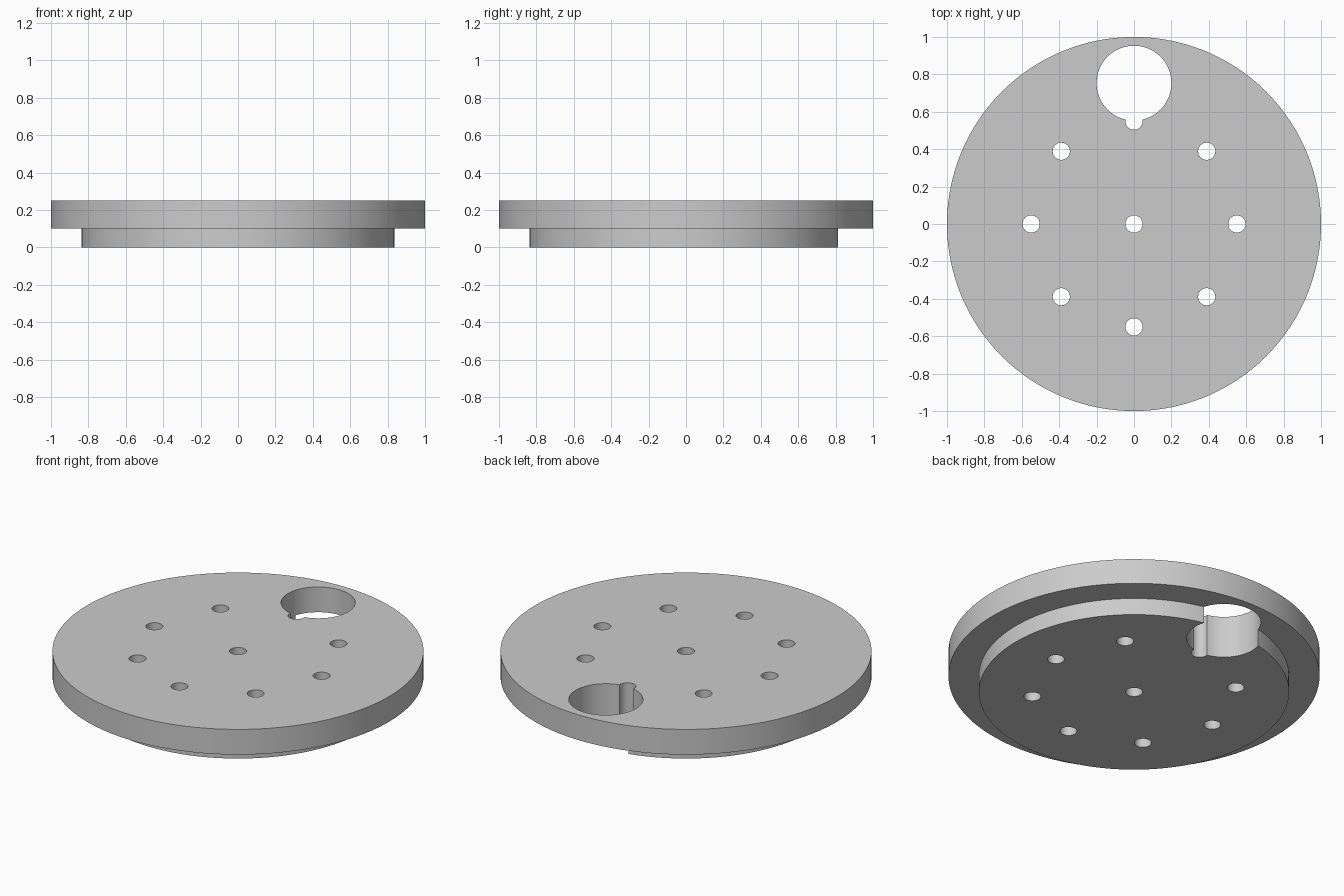
import bpy
import bmesh
import math
from mathutils import Matrix, Vector

cube = bpy.data.objects.get("Cube")
if cube:
    bpy.data.objects.remove(cube, do_unlink=True)

HEIGHT, STEP = 0.25, 0.1
RIM_R, BOSS_R = 1.0, 0.836
RING_R, HOLE_R = 0.55, 0.046
PORT_Y, PORT_R = 0.753, 0.2

# Single plain grey finish
grey = bpy.data.materials.new("plain_grey")
grey.use_nodes = True
colour = (0.6, 0.6, 0.6, 1)
grey.diffuse_color = colour
grey.node_tree.nodes["Principled BSDF"].inputs["Base Color"].default_value = colour


def make_object(name, bm):
    mesh = bpy.data.meshes.new(name)
    bm.to_mesh(mesh)
    bm.free()
    obj = bpy.data.objects.new(name, mesh)
    bpy.context.collection.objects.link(obj)
    mesh.materials.append(grey)
    return obj


def turned_disc(name, profile, segments):
    """Revolve a closed half profile around the z axis."""
    bm = bmesh.new()
    rings = []
    for radius, z in profile:
        ring = bmesh.ops.create_circle(
            bm, segments=segments, radius=radius,
            matrix=Matrix.Translation((0, 0, z)))["verts"]
        rings.append(ring)
    for low, high in zip(rings, rings[1:]):
        for i in range(segments):
            j = (i + 1) % segments
            bm.faces.new((low[i], low[j], high[j], high[i]))
    bm.faces.new(rings[0])
    bm.faces.new(rings[-1])
    bmesh.ops.recalc_face_normals(bm, faces=bm.faces)
    return make_object(name, bm)


def drill(target, centre, radius, segments):
    """Cut a vertical through hole."""
    bm = bmesh.new()
    bmesh.ops.create_cone(
        bm, cap_ends=True, segments=segments, radius1=radius, radius2=radius,
        depth=1, matrix=Matrix.Translation(centre))
    cutter = make_object("hole_cutter", bm)
    cutter.hide_render = True
    mod = target.modifiers.new("hole", "BOOLEAN")
    mod.operation = "DIFFERENCE"
    mod.solver = "EXACT"
    mod.object = cutter
    bpy.context.view_layer.objects.active = target
    bpy.ops.object.modifier_apply(modifier=mod.name)
    bpy.data.objects.remove(cutter, do_unlink=True)


# Stepped plate: wide rim on top, narrower boss below
plate = turned_disc("stepped_plate", [
    (BOSS_R, 0), (BOSS_R, STEP), (RIM_R, STEP), (RIM_R, HEIGHT)], 128)

# Large port near the back edge, which breaks through the boss wall
drill(plate, Vector((0, PORT_Y, 0)), PORT_R, 64)

# Centre hole and ring of eight holes, the back one notching the port
drill(plate, Vector((0, 0, 0)), HOLE_R, 32)
for i in range(8):
    angle = i * math.tau / 8
    drill(plate, Vector((math.cos(angle), math.sin(angle), 0)) * RING_R, HOLE_R, 32)

# Smooth curved walls with crisp rims
bpy.ops.object.select_all(action="DESELECT")
plate.select_set(True)
bpy.context.view_layer.objects.active = plate
bpy.ops.object.shade_smooth_by_angle(angle=math.radians(30))
